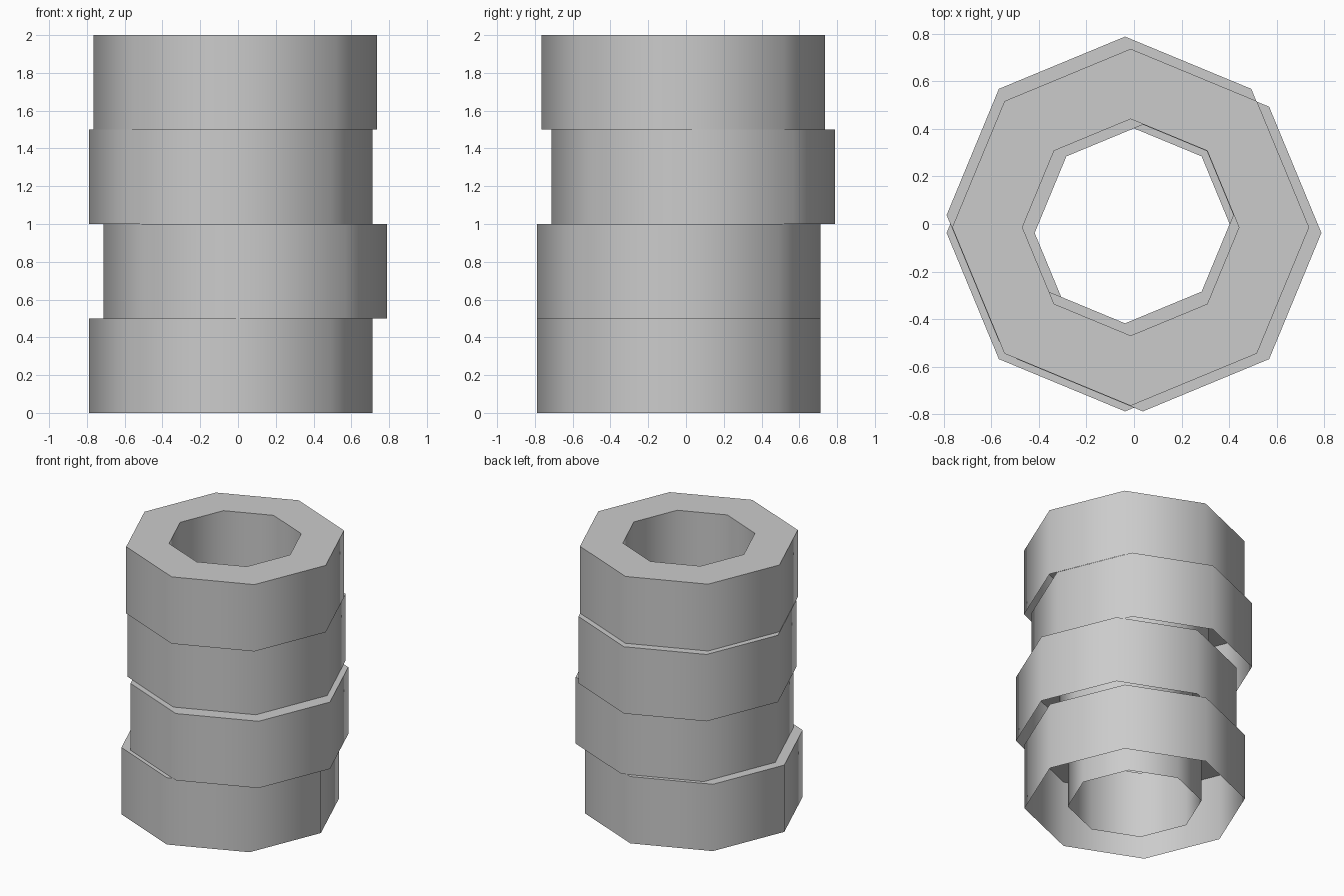
import bpy, bmesh, math

if "Cube" in bpy.data.objects:
    bpy.data.objects.remove(bpy.data.objects["Cube"])

SIDES, OUTER, INNER, HEIGHT = 8, 0.75, 0.455, 0.5


def ring_segment(name, cx, cy, z):
    """Octagonal ring with outer wall, inner wall and top, open underneath."""
    bm = bmesh.new()
    # Profile runs up the outer wall, across the top and down the bore
    profile = [(OUTER, 0), (OUTER, HEIGHT), (INNER, HEIGHT), (INNER, 0)]
    loops = []
    for r, h in profile:
        loops.append([bm.verts.new((r * math.cos(math.tau * i / SIDES),
                                    r * math.sin(math.tau * i / SIDES), h))
                      for i in range(SIDES)])
    for low, high in zip(loops, loops[1:]):
        for i in range(SIDES):
            j = (i + 1) % SIDES
            bm.faces.new((low[i], low[j], high[j], high[i]))
    mesh = bpy.data.meshes.new(name)
    bm.to_mesh(mesh)
    bm.free()
    obj = bpy.data.objects.new(name, mesh)
    obj.location = (cx, cy, z)
    bpy.context.collection.objects.link(obj)
    # Smooth around the walls, sharp at the rims
    bpy.ops.object.select_all(action='DESELECT')
    obj.select_set(True)
    bpy.context.view_layer.objects.active = obj
    bpy.ops.object.shade_smooth_by_angle(angle=math.radians(60))


# Four slightly misaligned rings, stacked from the ground up
offsets = [(-0.0375, -0.0375), (0.0375, -0.0375), (-0.0375, 0.0375), (-0.014, -0.014)]
for n, (cx, cy) in enumerate(offsets):
    ring_segment(f"ring_segment_{n + 1}", cx, cy, n * HEIGHT)
